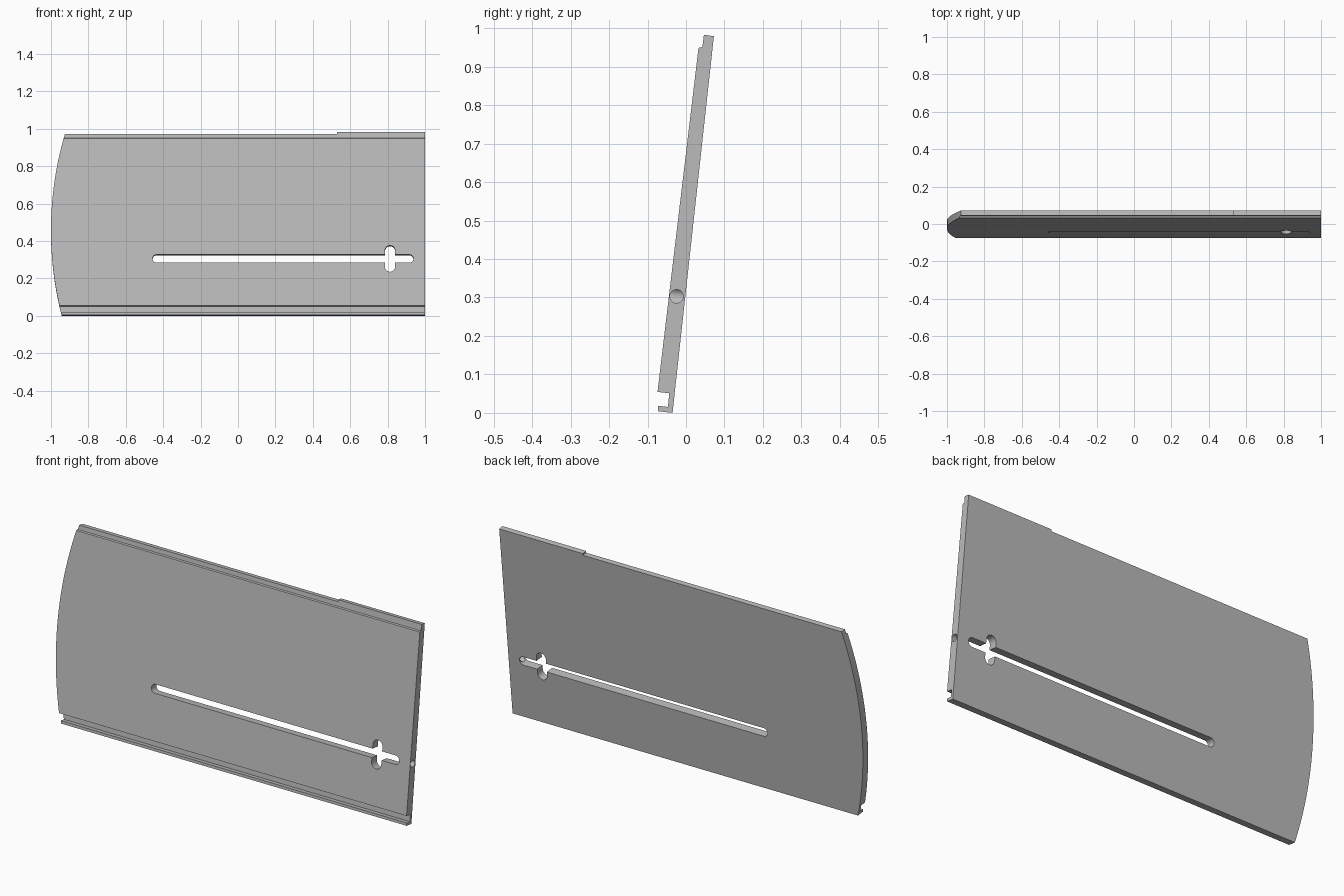
import bpy, bmesh, math
from mathutils import Vector

if "Cube" in bpy.data.objects:
    bpy.data.objects.remove(bpy.data.objects["Cube"])

LEAN = math.radians(6.5)      # the panel leans back


def prism(name, points, place, thickness):
    """Extrude a 2D outline; place maps (a, b) to 3D, thickness is the sweep."""
    bm = bmesh.new()
    face = bm.faces.new([bm.verts.new(place(a, b)) for a, b in points])
    swept = bmesh.ops.extrude_face_region(bm, geom=[face])["geom"]
    verts = [g for g in swept if isinstance(g, bmesh.types.BMVert)]
    bmesh.ops.translate(bm, verts=verts, vec=Vector(thickness))
    bmesh.ops.recalc_face_normals(bm, faces=bm.faces)
    mesh = bpy.data.meshes.new(name)
    bm.to_mesh(mesh)
    bm.free()
    obj = bpy.data.objects.new(name, mesh)
    bpy.context.collection.objects.link(obj)
    return obj


def through(name, outline, y, z):
    """Cutter running square through the leaning panel."""
    obj = prism(name, outline, lambda a, b: (a, -0.2, b), (0, 0.4, 0))
    obj.location = (0, y, z)
    obj.rotation_euler.x = -LEAN
    return obj


def arc(cx, cz, r, start, end, steps):
    angles = [math.radians(start + (end - start) * i / steps) for i in range(steps + 1)]
    return [(cx + r * math.cos(t), cz + r * math.sin(t)) for t in angles]


def cut(target, cutter, operation="DIFFERENCE"):
    mod = target.modifiers.new(cutter.name, "BOOLEAN")
    mod.object, mod.operation, mod.solver = cutter, operation, "EXACT"
    bpy.context.view_layer.update()
    bpy.context.view_layer.objects.active = target
    bpy.ops.object.modifier_apply(modifier=mod.name)
    bpy.data.objects.remove(cutter)


# Panel: side profile with top rebate, bottom groove and lip
profile = [(-0.035, 0.0), (0.0725, 0.979), (0.0465, 0.983), (0.0425, 0.951),
           (0.0325, 0.949), (-0.074, 0.055), (-0.073, 0.0545), (-0.0435, 0.051),
           (-0.047, 0.0155), (-0.0725, 0.0185), (-0.0735, 0.0045)]
panel = prism("slotted_panel", profile, lambda y, z: (-1.1, y, z), (2.1, 0, 0))

# Bowed end
R = 1.845
bow = arc(R - 1, 0, R, 160, 200, 48) + [(1.2, -0.8), (1.2, 0.8)]
cut(panel, through("end_bow", bow, 0.0, 0.4545), "INTERSECT")

# Lower top edge beside the raised tab
step = [(-1.3, 0), (0.53, 0), (0.53, 0.1), (-1.3, 0.1)]
cut(panel, through("top_step", step, 0.046, 0.973))

# Long slot and the short slot crossing it
r = 0.022
long_slot = arc(0.938 - r, 0, r, -90, 90, 12) + arc(-0.457 + r, 0, r, 90, 270, 12)
cut(panel, through("long_slot", long_slot, -0.0235, 0.3035))
r, half = 0.027, 0.071
cross_slot = arc(0.813, half - r, r, 0, 180, 12) + arc(0.813, r - half, r, 180, 360, 12)
cut(panel, through("cross_slot", cross_slot, -0.0235, 0.3035))

# Bore from the square end into the slot
bore = arc(-0.0245, 0.303, 0.0175, 0, 345, 23)
cut(panel, prism("end_bore", bore, lambda y, z: (0.91, y, z), (0.2, 0, 0)))

# Finish
grey = bpy.data.materials.new("plain_grey")
grey.use_nodes = True
colour = (0.5, 0.5, 0.5, 1)
grey.diffuse_color = colour
grey.node_tree.nodes["Principled BSDF"].inputs["Base Color"].default_value = colour
panel.data.materials.clear()
panel.data.materials.append(grey)
for poly in panel.data.polygons:
    poly.material_index = 0
bpy.ops.object.select_all(action="DESELECT")
panel.select_set(True)
bpy.context.view_layer.objects.active = panel
bpy.ops.object.shade_smooth_by_angle(angle=math.radians(30))
